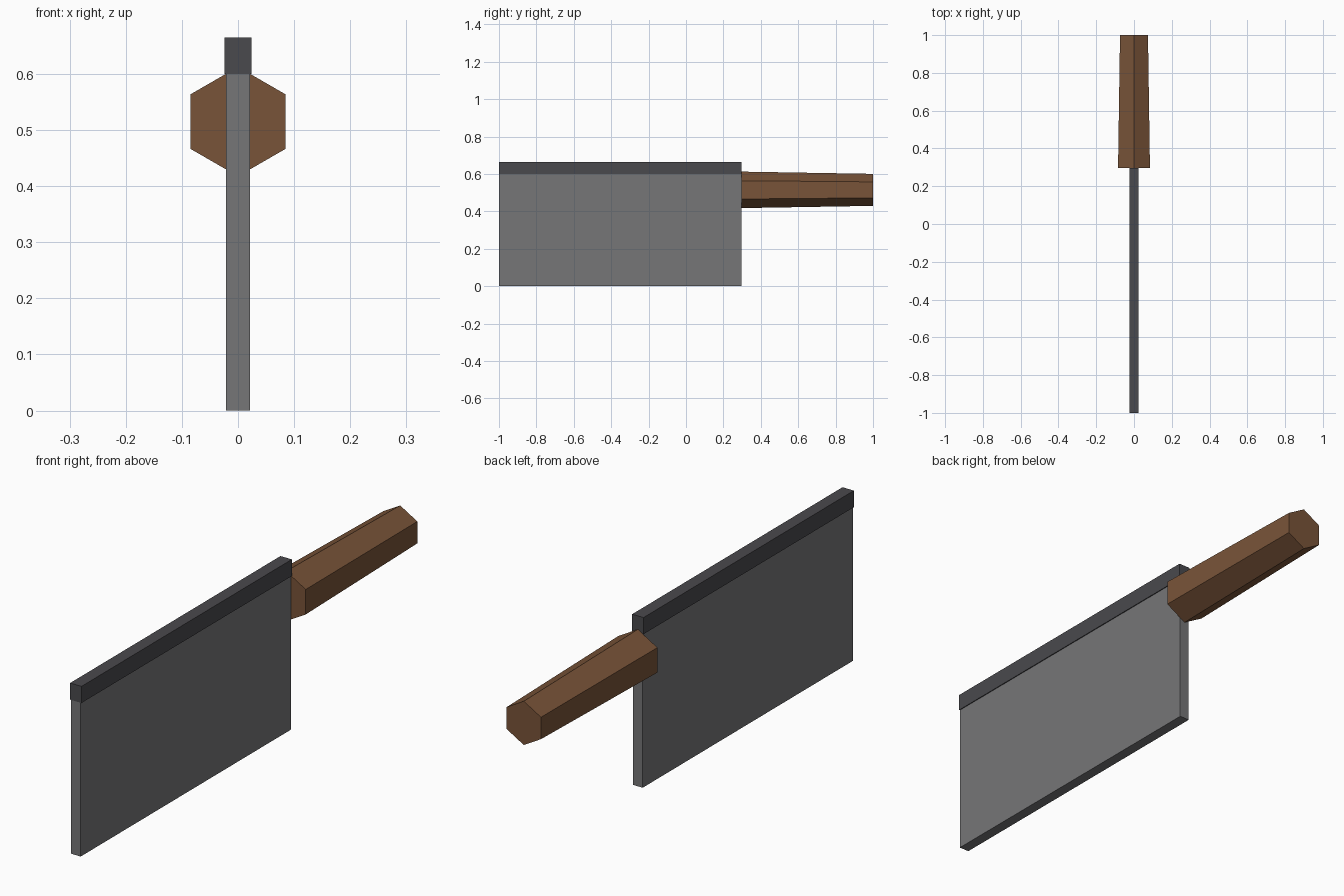
import bpy, bmesh
from math import sin, cos, pi

cube = bpy.data.objects.get("Cube")
if cube:
    bpy.data.objects.remove(cube, do_unlink=True)


def material(name, rgb):
    mat = bpy.data.materials.new(name)
    mat.use_nodes = True
    mat.diffuse_color = (*rgb, 1)
    mat.node_tree.nodes["Principled BSDF"].inputs["Base Color"].default_value = (*rgb, 1)
    return mat


def loft(name, front, back, mat):
    """Closed prism between two matching rings of points."""
    bm = bmesh.new()
    a, b = ([bm.verts.new(p) for p in ring] for ring in (front, back))
    bm.faces.new(a)
    bm.faces.new(b[::-1])
    for i in range(len(a)):
        j = (i + 1) % len(a)
        bm.faces.new((a[i], b[i], b[j], a[j]))
    bmesh.ops.recalc_face_normals(bm, faces=bm.faces)
    mesh = bpy.data.meshes.new(name)
    bm.to_mesh(mesh)
    bm.free()
    mesh.materials.append(mat)
    obj = bpy.data.objects.new(name, mesh)
    bpy.context.collection.objects.link(obj)
    return obj


def slab(name, half_width, low, high, mat):
    """Box running the length of the blade."""
    corners = [(-half_width, low), (half_width, low), (half_width, high), (-half_width, high)]
    rings = [[(x, y, z) for x, z in corners] for y in (BLADE_FRONT, BLADE_BACK)]
    return loft(name, *rings, mat)


def hexagon(radius, y):
    """Six-sided ring with a point at the top."""
    return [(radius * cos(pi / 2 + k * pi / 3), y, GRIP_HEIGHT + radius * sin(pi / 2 + k * pi / 3))
            for k in range(6)]


BLADE_FRONT, BLADE_BACK = -1.0, 0.297
GRIP_HEIGHT = 0.515

steel = material("grey steel", (0.18, 0.18, 0.186))
dark_steel = material("dark steel", (0.068, 0.067, 0.075))
wood = material("brown wood", (0.19, 0.088, 0.04))

# Blade and the thicker spine along its top
slab("blade", 0.021, 0, 0.6, steel)
slab("spine", 0.0245, 0.6, 0.665, dark_steel)

# Tapered handle
loft("handle", hexagon(0.0975, BLADE_BACK), hexagon(0.0855, 1.0), wood)
